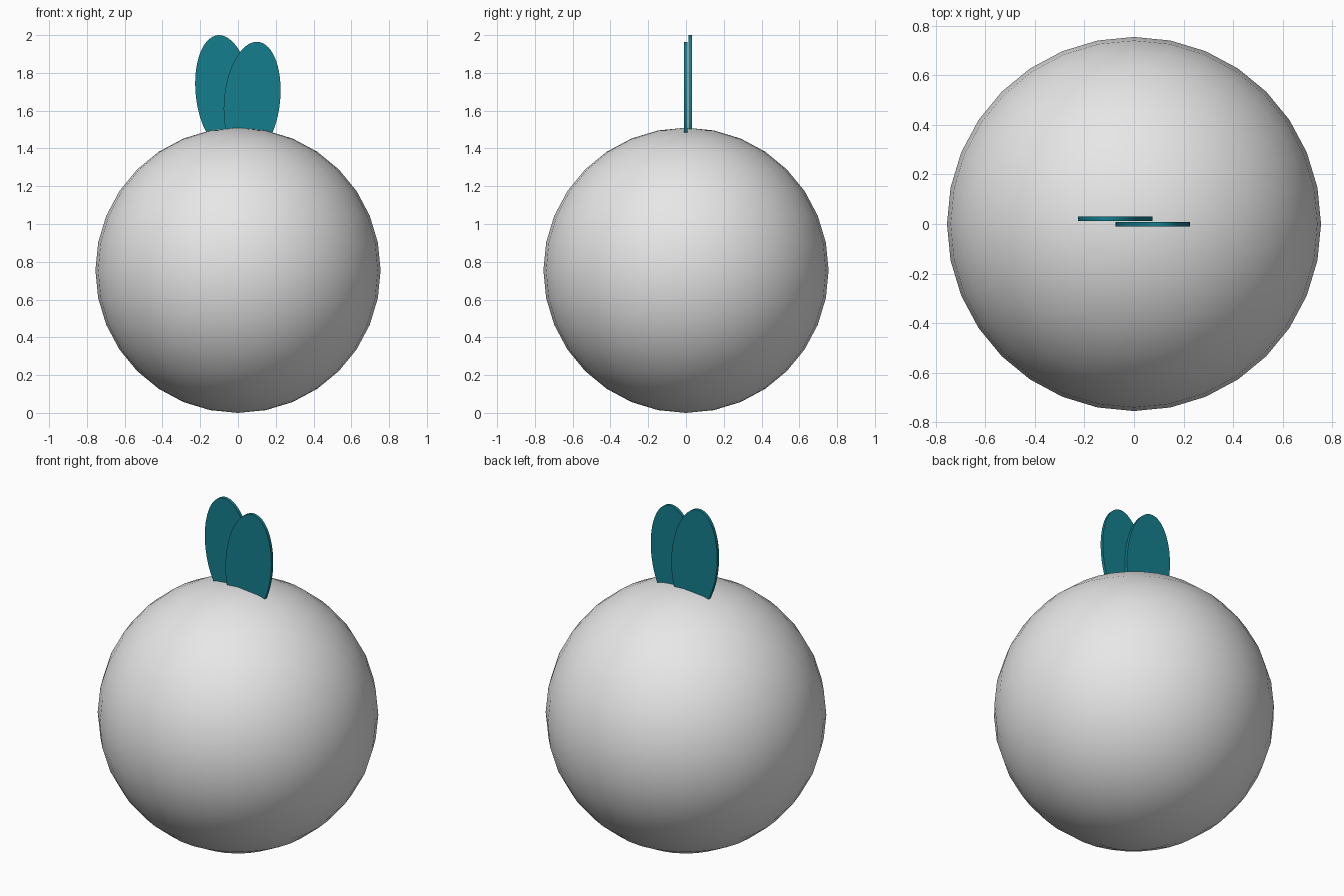
import bpy
import math

cube = bpy.data.objects.get("Cube")
if cube:
    bpy.data.objects.remove(cube, do_unlink=True)


def make_material(name, rgb):
    mat = bpy.data.materials.new(name)
    mat.use_nodes = True
    color = (*rgb, 1.0)
    mat.diffuse_color = color
    mat.node_tree.nodes["Principled BSDF"].inputs["Base Color"].default_value = color
    return mat


grey = make_material("light grey", (0.8, 0.8, 0.8))
teal = make_material("dark teal", (0.007, 0.21, 0.27))

# Round body
RADIUS = 0.755
bpy.ops.mesh.primitive_uv_sphere_add(segments=32, ring_count=16, radius=RADIUS,
                                     location=(0, 0, RADIUS))
body = bpy.context.object
body.name = "body"
body.data.materials.append(grey)
bpy.ops.object.shade_smooth()


# Flat oval leaves, tilted outwards and sunk into the body
def add_leaf(name, x, y, z, tilt):
    bpy.ops.mesh.primitive_cylinder_add(vertices=64, radius=1, depth=0.018,
                                        rotation=(math.pi / 2, 0, 0))
    leaf = bpy.context.object
    leaf.name = name
    leaf.scale = (0.148, 0.307, 1)
    bpy.ops.object.transform_apply(location=False, rotation=True, scale=True)
    leaf.location = (x, y, z)
    leaf.rotation_euler = (0, tilt, 0)
    leaf.data.materials.append(teal)
    bpy.ops.object.shade_smooth_by_angle(angle=math.radians(30))


TILT = math.radians(6)
add_leaf("front_leaf", 0.075, -0.001, 1.659, TILT)
add_leaf("back_leaf", -0.076, 0.022, 1.694, -TILT)
